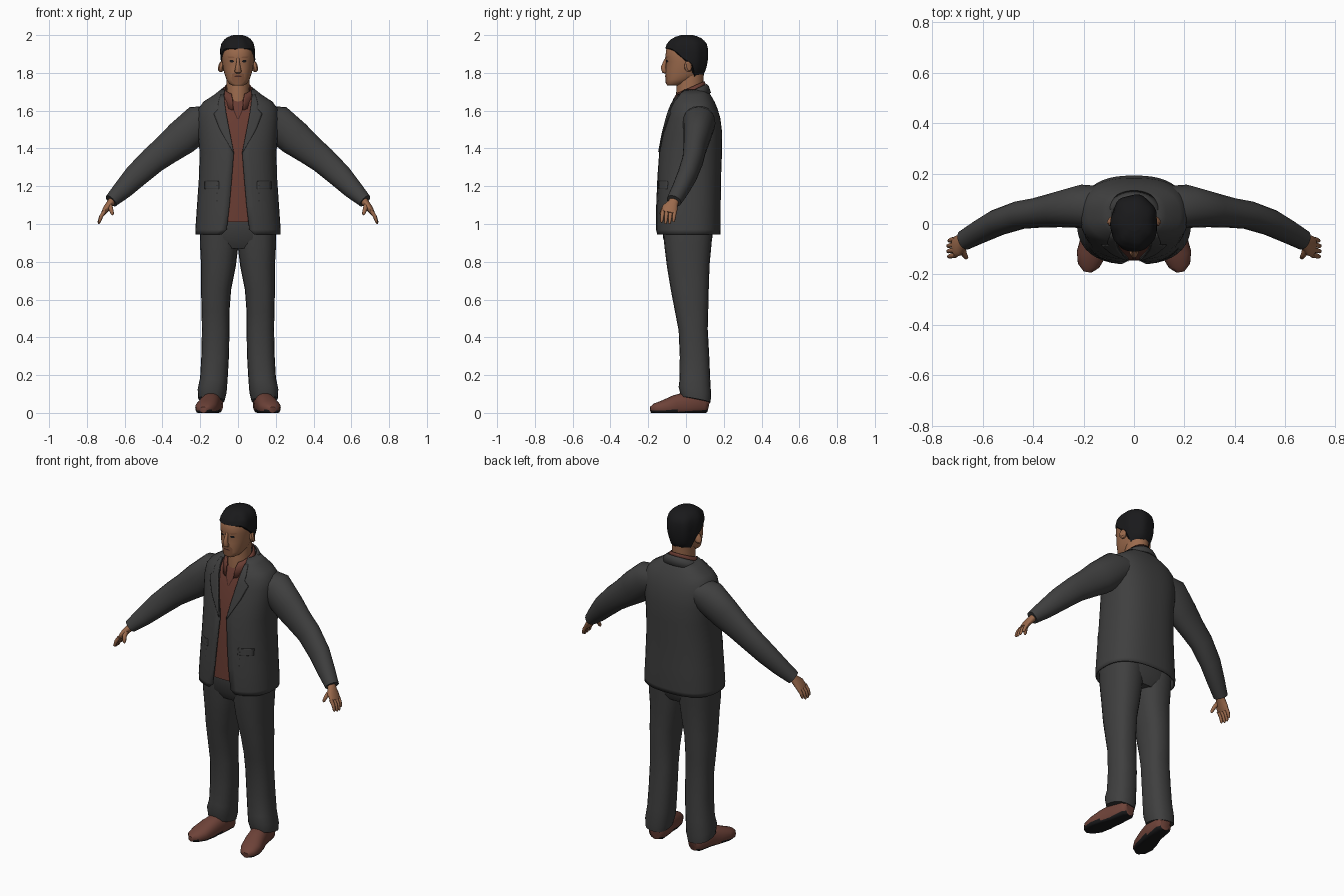
import bpy, bmesh
from math import sin, cos, asin, pi, radians
from mathutils import Vector

if "Cube" in bpy.data.objects:
    bpy.data.objects.remove(bpy.data.objects["Cube"])

built = []


def material(name, r, g, b):
    mat = bpy.data.materials.new(name)
    mat.use_nodes = True
    mat.diffuse_color = (r, g, b, 1)
    bsdf = mat.node_tree.nodes["Principled BSDF"]
    bsdf.inputs["Base Color"].default_value = (r, g, b, 1)
    bsdf.inputs["Roughness"].default_value = 0.9
    return mat


suit = material("charcoal cloth", .05, .05, .05)
seam = material("dark seam", .02, .02, .02)
brown = material("brown shirt", .14, .045, .032)
brown_dark = material("brown shadow seam", .06, .02, .015)
skin = material("skin", .33, .145, .073)
stubble = material("stubble skin", .23, .095, .048)
leather = material("shoe leather", .155, .055, .04)
black = material("black", .01, .01, .011)


def power(v, n):
    return (1 if v >= 0 else -1) * abs(v) ** (2 / n)


def lookup(table, key):
    """Linear interpolation of table rows by their first value."""
    for a, b in zip(table, table[1:]):
        if key <= b[0]:
            f = max(0, (key - a[0]) / (b[0] - a[0]))
            return [p + (q - p) * f for p, q in zip(a[1:], b[1:])]
    return list(table[-1][1:])


def surface(name, rows, mat, closed=True, caps=True, mirror=False, thick=0):
    """Skin a list of point rows into a mesh."""
    bm = bmesh.new()
    grid = [[bm.verts.new(p) for p in row] for row in rows]
    count = len(grid[0])
    for a, b in zip(grid, grid[1:]):
        for i in range(count if closed else count - 1):
            j = (i + 1) % count
            bm.faces.new((a[i], a[j], b[j], b[i]))
    if closed and caps:
        bm.faces.new(grid[0])
        bm.faces.new(grid[-1])
    bmesh.ops.recalc_face_normals(bm, faces=bm.faces)
    mesh = bpy.data.meshes.new(name)
    bm.to_mesh(mesh)
    bm.free()
    mesh.materials.append(mat)
    obj = bpy.data.objects.new(name, mesh)
    bpy.context.collection.objects.link(obj)
    if thick:
        mod = obj.modifiers.new("thickness", 'SOLIDIFY')
        mod.thickness, mod.offset = thick, 0
    if mirror:
        obj.modifiers.new("mirror", 'MIRROR').use_clip = False
    built.append(obj)
    return obj


def section(z, shape, n, gap=0, count=40, inset=0):
    """Horizontal ring; shape is half width, front y, back y. A gap opens it at the front."""
    rx, y0, y1 = shape[0] - inset, shape[1] + inset, shape[2] - inset
    start = asin(min(1, gap / rx) ** (n / 2)) if gap else 0
    steps = count - 1 if gap else count
    angles = [start + (2 * pi - 2 * start) * i / steps for i in range(count)]
    return [Vector((rx * power(sin(t), n),
                    (y0 + y1) / 2 - (y1 - y0) / 2 * power(cos(t), n), z)) for t in angles]


def tube(name, path, mat, n=2, count=16, mirror=True):
    """Loft along a path of (x, y, z, side radius, other radius)."""
    pts = [Vector(p[:3]) for p in path]
    rows = []
    for i, p in enumerate(pts):
        d = (pts[min(i + 1, len(pts) - 1)] - pts[max(i - 1, 0)]).normalized()
        ref = Vector((1, 0, 0)) if abs(d.y) > .8 else Vector((0, 1, 0))
        u = (ref - d * ref.dot(d)).normalized()
        v = d.cross(u)
        rows.append([p + u * path[i][3] * power(cos(2 * pi * k / count), n)
                     + v * path[i][4] * power(sin(2 * pi * k / count), n) for k in range(count)])
    return surface(name, rows, mat, mirror=mirror)


def strip(name, table, n, rows, mat, lift=.004, thick=0, mirror=True):
    """Thin plate on the front of a body; rows are (z, inner x, outer x) going up."""
    lines = []
    for k in range(13):
        z = rows[0][0] + (rows[-1][0] - rows[0][0]) * k / 12
        xa, xb = lookup(rows, z)
        rx, y0, y1 = lookup(table, z)[:3]
        line = []
        for s in range(7):
            x = xa + (xb - xa) * s / 6
            bulge = max(0, 1 - min(1, abs(x) / rx) ** n) ** (1 / n)
            line.append((x, (y0 + y1) / 2 - (y1 - y0) / 2 * bulge - lift, z))
        lines.append(line)
    return surface(name, lines, mat, closed=False, mirror=mirror, thick=thick)


# Jacket: z, half width, front, back, half opening
JACKET = [(.945, .222, -.155, .178, .085), (.97, .222, -.157, .18, .06),
          (1.1, .213, -.155, .18, .045), (1.25, .203, -.148, .182, .032),
          (1.38, .2, -.138, .187, .022), (1.48, .208, -.12, .188, .042),
          (1.56, .212, -.1, .178, .058), (1.61, .205, -.085, .163, .066),
          (1.645, .18, -.07, .148, .072), (1.68, .125, -.048, .128, .074),
          (1.71, .088, -.025, .108, .07)]
CLOTH = 2.5
surface("jacket_body", [section(r[0], r[1:4], CLOTH, r[4]) for r in JACKET], suit,
        closed=False, thick=.008)
strip("jacket_lapels", JACKET, CLOTH,
      [(1.38, .022, .026), (1.5, .046, .095), (1.585, .062, .128), (1.59, .063, .1),
       (1.64, .07, .105), (1.685, .074, .09)], suit, .007, .006)
strip("lapel_edges", JACKET, CLOTH,
      [(1.39, .028, .031), (1.5, .096, .099), (1.58, .128, .131)], seam, .006)
strip("pocket_flaps", JACKET, CLOTH, [(1.185, .1, .175), (1.225, .1, .175)], suit, .005, .004)
strip("pocket_seams", JACKET, CLOTH, [(1.225, .1, .175), (1.229, .1, .175)], seam, .006)
for i in range(3):
    strip("jacket_button", JACKET, CLOTH,
          [(1.12 + .04 * i, .108, .115), (1.127 + .04 * i, .108, .115)], seam, .008)

# Sleeves
tube("sleeves", [(.13, .065, 1.56, .085, .07), (.205, .07, 1.535, .086, .098),
                 (.30, .057, 1.455, .07, .094), (.38, .045, 1.392, .06, .08),
                 (.45, .036, 1.338, .056, .072), (.54, .006, 1.255, .052, .064),
                 (.61, -.03, 1.182, .046, .052), (.672, -.064, 1.122, .04, .037)], suit, 2.1, 20)

# Shirt and its collar
surface("shirt_body", [section(z, lookup(JACKET, z), CLOTH, inset=.012)
                       for z in (1.01, 1.1, 1.25, 1.38, 1.48, 1.56, 1.61, 1.645, 1.67)], brown)
strip("shirt_neck_seams", JACKET, CLOTH,
      [(1.555, 0, .005), (1.6, .018, .025), (1.645, .035, .042)], brown_dark, -.008)


def collar(name, mat, levels):
    """Open band round the neck; levels are half width, front, back, middle z, slope, opening."""
    rows = []
    for rx, y0, y1, z, slope, gap in levels:
        row = section(z, (rx, y0, y1), 2, gap)
        for p in row:
            p.z += slope * (2 * (p.y - y0) / (y1 - y0) - 1)
        rows.append(row)
    surface(name, rows, mat, closed=False, thick=.006)


collar("shirt_collar", brown, [(.09, -.083, .1, 1.66, .06, .025), (.079, -.072, .1, 1.7, .045, .028),
                               (.069, -.058, .096, 1.72, .035, .035)])
collar("jacket_collar", suit, [(.115, -.05, .13, 1.675, .018, .085), (.095, -.042, .118, 1.7, .03, .08),
                               (.084, -.035, .108, 1.705, .035, .07)])

# Trousers
surface("trouser_seat", [section(z, s, 2.5) for z, s in
                         ((.87, (.17, -.09, .11)), (.92, (.195, -.12, .138)),
                          (1.0, (.2, -.13, .15)), (1.05, (.195, -.13, .16)))], suit)
legs = tube("trouser_legs", [(.1, .01, .97, .132, .102), (.1, .01, .88, .124, .101),
                             (.104, .012, .78, .113, .092), (.116, .02, .66, .101, .08),
                             (.119, .03, .54, .088, .074), (.118, .038, .44, .077, .073),
                             (.121, .045, .3, .078, .073), (.128, .047, .18, .081, .073),
                             (.137, .047, .115, .086, .077), (.141, .052, .07, .078, .07)],
            suit, 2.4, 20)
for v in legs.data.vertices:
    if v.co.z < .15:
        v.co.z -= .3 * (v.co.y - .05)

# Shoes with black soles
shoes = tube("shoes", [(.125, .118, .04, .03, .04), (.128, .095, .045, .05, .055),
                       (.14, 0, .045, .05, .065), (.155, -.06, .035, .056, .058),
                       (.17, -.12, .025, .058, .042), (.18, -.165, .02, .043, .03),
                       (.183, -.188, .016, .018, .016)], leather, 2.3, 24)
shoes.data.materials.append(black)
for v in shoes.data.vertices:
    v.co.z = max(0, v.co.z)
for f in shoes.data.polygons:
    f.material_index = 1 if f.center.z < .014 else 0

# Hands
tube("palms", [(.652, -.054, 1.14, .028, .024), (.674, -.068, 1.113, .027, .02),
               (.695, -.085, 1.085, .042, .018), (.712, -.092, 1.058, .04, .013)], skin)
for i, reach in enumerate((.85, 1, 1, .9)):
    y = -.06 - .021 * i
    tube("finger", [(.706, y, 1.068, .011, .011), (.706 + .02 * reach, y - .003, 1.068 - .03 * reach, .01, .01),
                    (.706 + .03 * reach, y - .006, 1.068 - .06 * reach, .008, .008),
                    (.706 + .031 * reach, y - .006, 1.068 - .068 * reach, .003, .003)], skin, 2, 8)
tube("thumbs", [(.68, -.095, 1.1, .015, .014), (.673, -.12, 1.08, .012, .012),
                (.665, -.132, 1.055, .009, .009), (.664, -.134, 1.047, .003, .003)], skin, 2, 8)

# Neck and head
surface("neck", [section(z, s, 2, count=24) for z, s in
                 ((1.6, (.065, -.05, .09)), (1.66, (.064, -.057, .09)),
                  (1.71, (.06, -.05, .088)), (1.8, (.062, -.05, .095)))], skin)
HEAD = [(1.732, .028, -.098, -.045), (1.742, .046, -.105, .0), (1.765, .061, -.106, .045),
        (1.79, .07, -.107, .085), (1.82, .078, -.108, .098), (1.86, .084, -.104, .106),
        (1.88, .085, -.109, .108), (1.92, .085, -.106, .108), (1.95, .078, -.093, .1),
        (1.972, .062, -.07, .08), (1.984, .042, -.045, .055), (1.991, .018, -.018, .028)]
FACE = 2.2
surface("head", [section(r[0], r[1:], FACE) for r in HEAD], skin)
tube("nose", [(0, -.1, 1.885, .006, .008), (0, -.112, 1.855, .01, .009),
              (0, -.12, 1.828, .014, .014), (0, -.113, 1.808, .014, .019),
              (0, -.104, 1.8, .006, .012)], skin, 2, 12, False)
strip("chin_stubble", HEAD, FACE, [(1.745, -.02, .02), (1.765, -.034, .034), (1.792, -.032, .032),
                                   (1.802, -.02, .02)], stubble, .002, mirror=False)
strip("mouth", HEAD, FACE, [(1.778, -.014, .014), (1.781, -.022, .022), (1.785, -.012, .012)],
      brown_dark, .004, mirror=False)
strip("eyes", HEAD, FACE, [(1.856, .026, .04), (1.861, .02, .046), (1.867, .026, .042)], black, .003)
strip("eyebrows", HEAD, FACE, [(1.879, .018, .05), (1.887, .024, .056)], stubble, .003)
tube("ears", [(.078, .008, 1.832, .018, .026), (.09, .012, 1.834, .021, .031),
              (.097, .016, 1.836, .015, .024)], skin, 2, 14)

# Hair: follows the skull from a hairline that drops towards the nape
HAIRLINE = [(0, 1.93), (50, 1.928), (70, 1.905), (88, 1.87), (104, 1.85), (120, 1.79), (140, 1.768),
            (180, 1.762)]
hair = []
for k in range(13):
    f = 1 - (1 - k / 12) ** 1.5
    row = []
    for i in range(48):
        deg = 360 * i / 48
        low = lookup(HAIRLINE, min(deg, 360 - deg))[0]
        z = low + (1.991 - low) * f
        rx, y0, y1 = lookup(HEAD, z)
        t = radians(deg)
        tuft = .003 * sin(7 * t) * sin(pi * f)
        row.append((((rx + .007 + tuft) * power(sin(t), FACE)),
                    (y0 + y1) / 2 - ((y1 - y0) / 2 + .008 + tuft) * power(cos(t), FACE),
                    z + .009 * f))
    hair.append(row)
cap = surface("hair", hair, black)

# Smooth shading with sharp creases kept
for obj in bpy.context.selected_objects:
    obj.select_set(False)
for obj in built:
    obj.select_set(True)
bpy.context.view_layer.objects.active = built[0]
bpy.ops.object.shade_smooth_by_angle(angle=radians(50))
